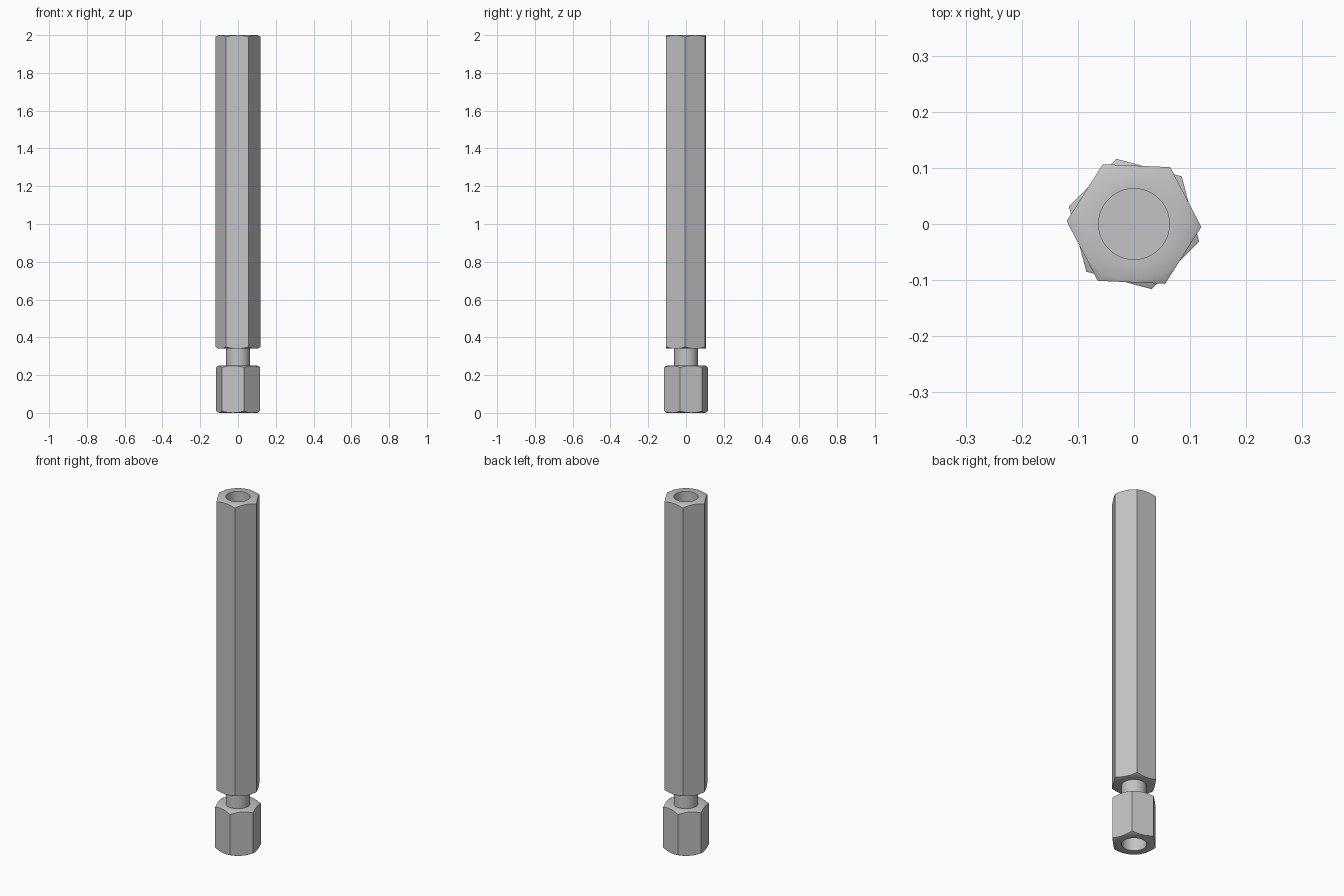
import bpy, bmesh
from math import cos, pi, radians, sin, tan

SEGMENTS = 72          # multiple of six, so every hex corner gets a vertex
APOTHEM = 0.104        # half the width across flats
CHAMFER_R = 0.103      # circle where the end chamfer starts
BORE_R = 0.063
SLOPE = tan(radians(30))

cube = bpy.data.objects.get("Cube")
if cube:
    bpy.data.objects.remove(cube, do_unlink=True)

steel = bpy.data.materials.new("grey steel")
steel.use_nodes = True
grey = (0.55, 0.55, 0.55, 1)
steel.diffuse_color = grey
steel.node_tree.nodes["Principled BSDF"].inputs["Base Color"].default_value = grey


def hex_radius(i):
    """Distance to the hexagon's edge at step i; corners at multiples of 60 degrees."""
    a = (2 * pi * i / SEGMENTS) % (pi / 3)
    return APOTHEM / cos(a - pi / 6)


def circle(r, z):
    return [(r, z)] * SEGMENTS


def hex_ring(z, direction):
    """Hexagonal ring whose corners dip away from an end face at height z."""
    return [(hex_radius(i), z - direction * (hex_radius(i) - CHAMFER_R) * SLOPE)
            for i in range(SEGMENTS)]


def loft(name, rings, turn):
    """Skin the rings from bottom to top and close both ends."""
    bm = bmesh.new()
    loops = []
    for ring in rings:
        loop = []
        for i, (r, z) in enumerate(ring):
            a = 2 * pi * i / SEGMENTS + radians(turn)
            loop.append(bm.verts.new((r * cos(a), r * sin(a), z)))
        loops.append(loop)
    for low, high in zip(loops, loops[1:]):
        for i in range(SEGMENTS):
            j = (i + 1) % SEGMENTS
            bm.faces.new((low[i], low[j], high[j], high[i]))
    bm.faces.new(loops[0][::-1])
    bm.faces.new(loops[-1])
    bmesh.ops.recalc_face_normals(bm, faces=bm.faces)
    mesh = bpy.data.meshes.new(name)
    bm.to_mesh(mesh)
    bm.free()
    mesh.materials.append(steel)
    obj = bpy.data.objects.new(name, mesh)
    bpy.context.collection.objects.link(obj)
    bpy.ops.object.select_all(action="DESELECT")
    obj.select_set(True)
    bpy.context.view_layer.objects.active = obj
    bpy.ops.object.shade_smooth_by_angle(angle=radians(35))
    return obj


def hex_body(z0, z1):
    """Hexagonal bar from z0 to z1, chamfered at both ends."""
    return [circle(CHAMFER_R, z0), hex_ring(z0, -1),
            hex_ring(z1, 1), circle(CHAMFER_R, z1)]


# Long hexagonal spacer with a threaded stud below and a blind bore on top
loft("spacer_with_stud",
     [circle(BORE_R, 0.09), circle(BORE_R, 0.34)]
     + hex_body(0.34, 2.0)
     + [circle(BORE_R, 2.0), circle(BORE_R, 1.67)], -2.5)

# Hexagonal nut around the stud's end, open through the middle
loft("nut",
     [circle(BORE_R, 0.25), circle(BORE_R, 0.0)]
     + hex_body(0.0, 0.25)
     + [circle(BORE_R, 0.25)], -15)
